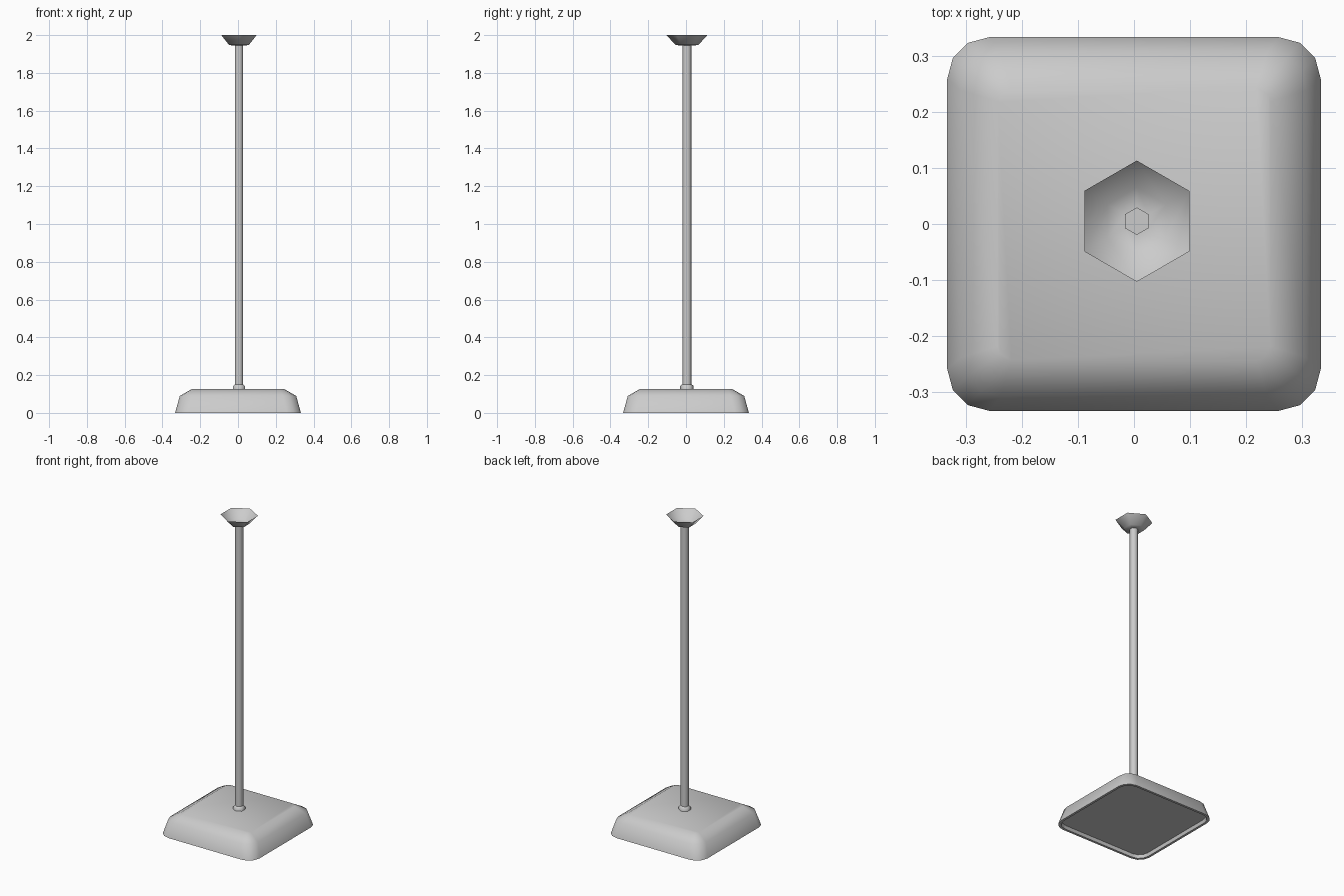
import bpy, bmesh, math

if "Cube" in bpy.data.objects:
    bpy.data.objects.remove(bpy.data.objects["Cube"])


def loft(name, rings, cap_start=False, cap_end=False, angle=70):
    """Skin a stack of closed rings into one smooth-shaded object."""
    bm = bmesh.new()
    loops = [[bm.verts.new(p) for p in ring] for ring in rings]
    n = len(loops[0])
    for a, b in zip(loops, loops[1:]):
        for i in range(n):
            j = (i + 1) % n
            bm.faces.new((a[i], a[j], b[j], b[i]))
    if cap_start:
        bm.faces.new(loops[0][::-1])
    if cap_end:
        bm.faces.new(loops[-1])
    me = bpy.data.meshes.new(name)
    bm.to_mesh(me)
    bm.free()
    ob = bpy.data.objects.new(name, me)
    bpy.context.collection.objects.link(ob)
    bpy.ops.object.select_all(action='DESELECT')
    ob.select_set(True)
    bpy.context.view_layer.objects.active = ob
    bpy.ops.object.shade_smooth_by_angle(angle=math.radians(angle))
    return ob


def rounded_square(half, radius, z, steps=3):
    pts = []
    for q in range(4):
        sx, sy = [(1, 1), (-1, 1), (-1, -1), (1, -1)][q]
        for k in range(steps + 1):
            t = math.radians(90 * (q + k / steps))
            pts.append((sx * (half - radius) + radius * math.cos(t),
                        sy * (half - radius) + radius * math.sin(t), z))
    return pts


def hexagon(r, z):
    # corners point along y; the stem sits slightly off centre
    return [(0.005 + r * math.cos(math.radians(30 + 60 * i)),
             0.005 + r * math.sin(math.radians(30 + 60 * i)), z) for i in range(6)]


# Weighted base: shallow recess underneath, tapered sides, bevelled top
loft("base", [rounded_square(h, r, z) for h, r, z in [
    (0.312, 0.06, 0.02), (0.318, 0.065, 0.0), (0.333, 0.075, 0.0),
    (0.308, 0.07, 0.09), (0.243, 0.025, 0.127)]],
    cap_start=True, cap_end=True)

# Collar where the pole meets the base
loft("collar", [hexagon(r, z) for r, z in [
    (0.036, 0.12), (0.036, 0.142), (0.024, 0.152)]])

# Hexagonal pole
loft("pole", [hexagon(0.0245, 0.12), hexagon(0.0245, 1.948)], cap_end=True)

# Open flared cup on top
loft("cup", [hexagon(r, z) for r, z in [
    (0.0245, 1.945), (0.06, 1.947), (0.108, 2.0)]], angle=180)
